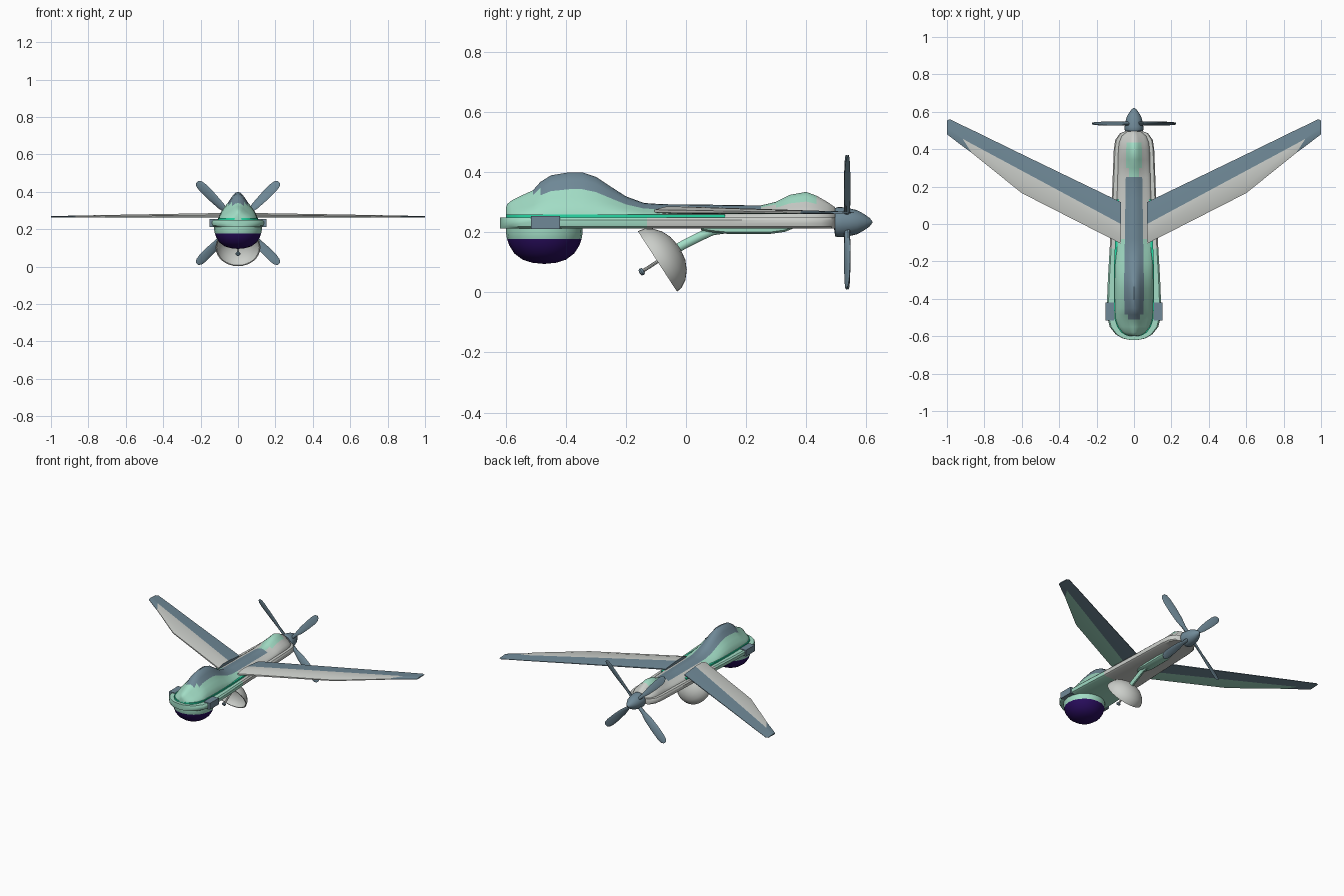
import bpy, bmesh, math
from mathutils import Matrix, Vector

if "Cube" in bpy.data.objects:
    bpy.data.objects.remove(bpy.data.objects["Cube"])

MATS = {}
def colour(name, rgb):
    m = bpy.data.materials.new(name)
    m.diffuse_color = (*rgb, 1)
    m.use_nodes = True
    m.node_tree.nodes["Principled BSDF"].inputs["Base Color"].default_value = m.diffuse_color
    MATS[name] = m

colour("mint", (0.36, 0.72, 0.56))
colour("slate", (0.16, 0.25, 0.31))
colour("light_grey", (0.60, 0.62, 0.59))
colour("lens_purple", (0.022, 0.004, 0.11))
colour("bright_green", (0.02, 0.70, 0.38))
NAMES = list(MATS)

def finish(name, bm, angle=35):
    """Turn a bmesh into a smooth-by-angle object."""
    bmesh.ops.remove_doubles(bm, verts=bm.verts, dist=1e-5)
    bmesh.ops.recalc_face_normals(bm, faces=bm.faces)
    me = bpy.data.meshes.new(name)
    for f in bm.faces:
        f.smooth = True
    bm.to_mesh(me)
    bm.free()
    for m in MATS.values():
        me.materials.append(m)
    me.set_sharp_from_angle(angle=math.radians(angle))
    ob = bpy.data.objects.new(name, me)
    bpy.context.collection.objects.link(ob)
    return ob

def loft(name, rings, paint, closed=False, angle=35):
    """Skin closed rings; paint(ring, segment, centre) returns a colour name."""
    bm = bmesh.new()
    vs = [[bm.verts.new(p) for p in r] for r in rings]
    n, k = len(vs[0]), len(vs)
    for i in range(k if closed else k - 1):
        a, b = vs[i], vs[(i + 1) % k]
        for j in range(n):
            f = bm.faces.new((a[j], a[(j + 1) % n], b[(j + 1) % n], b[j]))
            f.material_index = NAMES.index(paint(i, j, f.calc_center_median()))
    if not closed:
        for i, r in ((0, vs[0]), (k - 1, vs[-1])):
            f = bm.faces.new(r)
            f.material_index = NAMES.index(paint(i, -1, f.calc_center_median()))
    return finish(name, bm, angle)

def lathe(name, profile, mat, paint, seg=24, closed=False, angle=35):
    """Spin (radius, height) points about the local z axis of mat."""
    rings = [[mat @ Vector((max(r, 0.0005) * math.cos(2 * math.pi * s / seg),
                            max(r, 0.0005) * math.sin(2 * math.pi * s / seg), h))
              for s in range(seg)] for r, h in profile]
    return loft(name, rings, paint, closed=closed, angle=angle)

def solid(c):
    return lambda i, j, p: c

def along(origin, direction):
    q = Vector(direction).to_track_quat('Z', 'Y')
    return Matrix.Translation(origin) @ q.to_matrix().to_4x4()

def mirrored(half):
    return half + [(-x, z) for x, z in reversed(half)]

# Upper fuselage: bell-shaped section following the hump and tail bump
SECTION = [(1, 0), (.97, .15), (.86, .3), (.7, .46), (.5, .63), (.31, .83), (.15, .96), (0, 1)]
HALF = SECTION + [(-x, z) for x, z in reversed(SECTION[:-1])]
STATIONS = [(-.6, .02, .28), (-.595, .04, .295), (-.58, .065, .307), (-.55, .087, .322),
            (-.51, .1, .34), (-.485, .102, .368), (-.45, .103, .39), (-.39, .105, .40),
            (-.345, .105, .40), (-.30, .105, .385), (-.25, .104, .352), (-.2, .103, .32),
            (-.14, .1, .298), (-.08, .098, .294), (.1, .093, .292), (.13, .092, .291),
            (.25, .088, .29), (.3, .087, .302), (.345, .086, .325), (.4, .084, .335),
            (.435, .08, .322), (.47, .066, .302), (.495, .036, .285), (.503, .012, .265)]
def paint_body(i, j, p):
    rounded_end = p.y < -.485 or .25 < p.y < .3
    if (5 <= j <= 8) if rounded_end else (4 <= j <= 9):
        if -.51 < p.y < .25:
            return "slate"
        if .25 < p.y < .435:
            return "mint"
    return "mint" if p.y < -.08 else "light_grey"
loft("upper_fuselage", [[(w * x, y, .248 + (zt - .248) * z) for x, z in HALF]
                        for y, w, zt in STATIONS], paint_body)

# Bright accent strip hugging the foot of the upper fuselage
loft("accent_strip", [[(x * (w + .003), y, z) for x, z in
                       ((1, .249), (1, .260), (-1, .260), (-1, .249))]
                      for y, w, zt in STATIONS if y < .14], solid("bright_green"))

# Fuselage belt, lofted along its length
PLAN = [(-.62, .02), (-.612, .06), (-.59, .098), (-.55, .13), (-.48, .147), (-.3, .14),
        (-.13, .13), (.1, .12), (.15, .118), (.4, .108), (.45, .1), (.485, .075), (.503, .03)]
BELT = mirrored([(.9, .213), (.98, .219), (1, .23), (1, .241), (.94, .25)])
loft("fuselage_belt", [[(w * x, y, z) for x, z in BELT] for y, w in PLAN],
     lambda i, j, p: "mint" if p.y < -.13 else "light_grey")

# Belly pod that carries the dish arm
pod = [(.05, .018, .206), (.09, .03, .2), (.14, .034, .195), (.28, .034, .195),
       (.33, .028, .202), (.355, .018, .212)]
loft("belly_pod", [[(x * w, y, z) for x, z in
                    mirrored([(1, .218), (1, zb + .006), (.7, zb)])] for y, w, zb in pod],
     solid("mint"))

# Sensor turret under the nose
lathe("sensor_turret", [(0, .23), (.127, .225), (.128, .2), (.124, .178), (.117, .157),
                        (.1, .13), (.072, .109), (.04, .099), (0, .095)],
      Matrix.Translation((0, -.472, 0)),
      lambda i, j, p: "mint" if p.z > .178 else "lens_purple", seg=20)

# Side boxes on the belt
for side, label in ((1, "right"), (-1, "left")):
    bm = bmesh.new()
    bmesh.ops.create_cube(bm, size=1, matrix=Matrix.Translation((side * .129, -.468, .233))
                          @ Matrix.Diagonal((.046, .095, .042, 1)))
    for f in bm.faces:
        f.material_index = NAMES.index("slate")
    finish("side_box_" + label, bm)

# Swept wings: x, leading edge, panel line, trailing edge, panel fraction, base z, thickness
WING = [(.07, -.105, 0, .117, .4, .262, .025), (.6, .165, .285, .373, .3, .262, .016),
        (.87, .382, .43, .505, .04, .262, .011), (.915, .415, .455, .526, .95, .262, .010),
        (.985, .468, .505, .56, .5, .262, .009), (1, .48, .51, .553, .5, .262, .008)]
def wing_ring(side, x, le, pb, te, f, z, h):
    mid = le * (1 - f) + pb * f
    return [(side * x, y, zz) for y, zz in
            ((le, z + h * .55), (mid, z + h), (pb, z + h * .95), (te, z + h * .5),
             (te, z + h * .25), (pb, z), (mid, z), (le, z + h * .15))]
def paint_wing(i, j, p):
    if i > 2 or j in (-1, 2, 3, 4) or (i == 2 and j in (0, 6, 7)):
        return "slate"
    return "mint" if j in (5, 6) else "light_grey"
for side, label in ((1, "right"), (-1, "left")):
    loft("wing_" + label, [wing_ring(side, *s) for s in WING], paint_wing, angle=25)

# Propeller hub, spinner and four twisted blades
HUB_Z = .234
lathe("spinner", [(0, .49), (.047, .497), (.05, .505), (.05, .52), (.046, .545), (.04, .57),
                  (.028, .592), (.014, .612), (0, .622)],
      along((0, 0, HUB_Z), (0, 1, 0)), solid("slate"))
BLADE = [(.02, .011, .010, 40), (.08, .013, .008, 35), (.13, .022, .006, 28),
         (.2, .026, .005, 22), (.265, .026, .004, 18), (.295, .021, .003, 16),
         (.309, .009, .002, 15)]
for k in range(4):
    turn = Matrix.Translation((0, .537, HUB_Z)) @ Matrix.Rotation(math.radians(45 + 90 * k), 4, 'Y')
    rings = []
    for r, w, t, a in BLADE:
        twist = Matrix.Rotation(math.radians(-a), 4, 'Z')
        rings.append([turn @ twist @ Vector((w * math.cos(s * math.pi / 5),
                                             t * math.sin(s * math.pi / 5), r))
                      for s in range(10)])
    loft("propeller_blade_%d" % (k + 1), rings, solid("slate"))

# Tilted open dish, its feed rod and knob
BACK = Vector((0, .84, .545)).normalized()
CENTRE = Vector((0, -.095, .103))
lathe("dish", [(.12, 0), (.117, .02), (.102, .045), (.076, .067), (.045, .081), (0, .088),
               (0, .08), (.042, .073), (.071, .06), (.096, .039), (.110, .017), (.114, 0)],
      along(CENTRE, BACK), solid("light_grey"), seg=32, closed=True)
lathe("dish_feed_rod", [(0, -.06), (.006, -.06), (.006, .084), (0, .084)],
      along(CENTRE, BACK), solid("light_grey"), seg=10)
lathe("dish_feed_knob", [(0, -.071), (.010, -.069), (.013, -.063), (.010, -.056), (0, -.053)],
      along(CENTRE, BACK), solid("slate"), seg=12)

# Bent arm from the pod to the dish
ARM = [(-.03, .147), (.0, .163), (.05, .188), (.085, .204), (.12, .209)]
loft("dish_arm", [[(.014 * math.cos(s * math.pi / 5), y - .5 * .014 * math.sin(s * math.pi / 5),
                    z + .014 * math.sin(s * math.pi / 5)) for s in range(10)] for y, z in ARM],
     solid("mint"))
